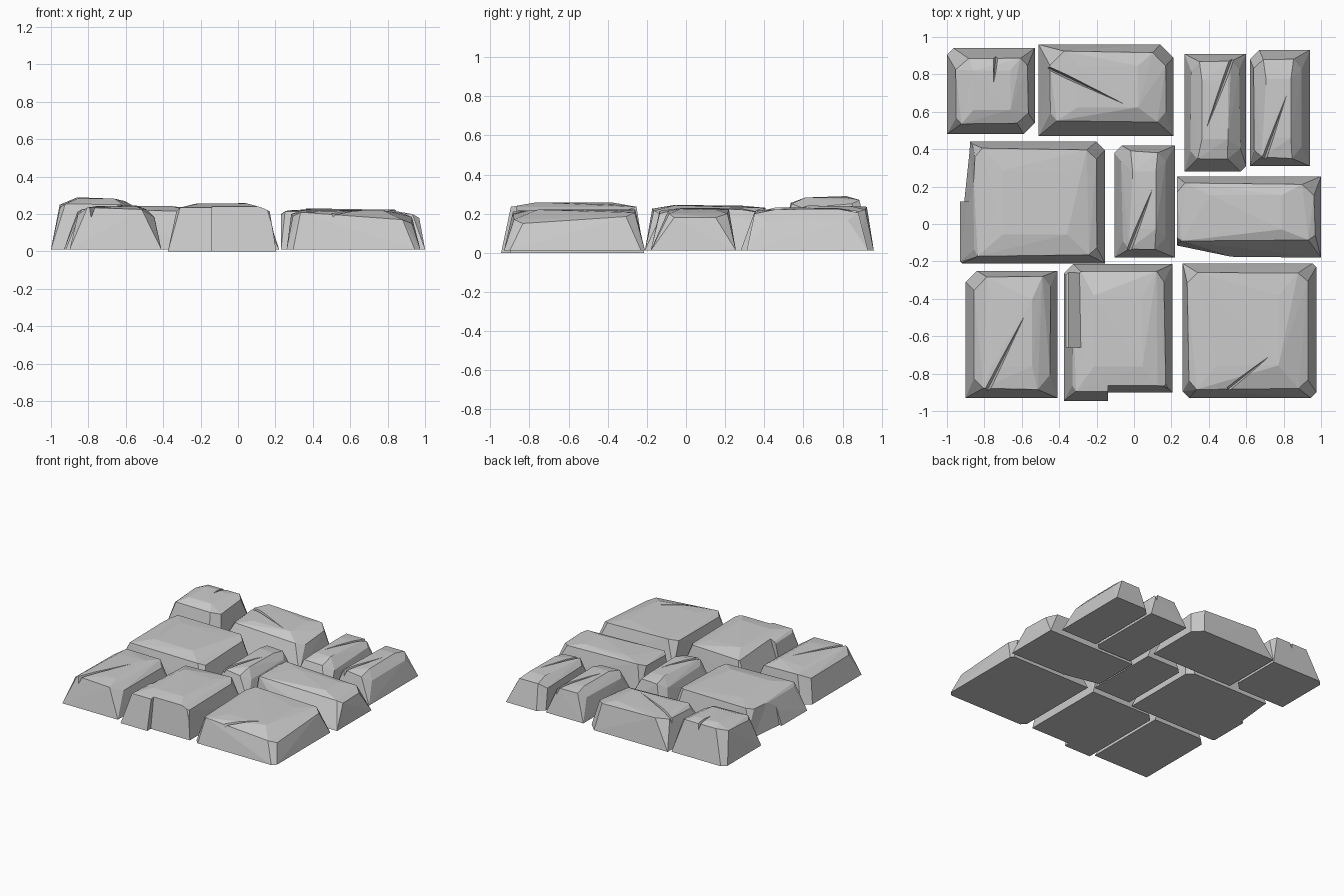
import bpy, bmesh, random
from mathutils import Vector

if "Cube" in bpy.data.objects:
    bpy.data.objects.remove(bpy.data.objects["Cube"])

random.seed(4)


def hull(name, pts):
    """Faceted solid wrapped around a handful of points."""
    bm = bmesh.new()
    for p in pts:
        bm.verts.new(p)
    res = bmesh.ops.convex_hull(bm, input=bm.verts)
    loose = [g for g in set(res["geom_interior"] + res["geom_unused"])
             if isinstance(g, bmesh.types.BMVert)]
    bmesh.ops.delete(bm, geom=loose, context='VERTS')
    bmesh.ops.dissolve_limit(bm, angle_limit=0.02, verts=bm.verts, edges=bm.edges)
    bmesh.ops.recalc_face_normals(bm, faces=bm.faces)
    me = bpy.data.meshes.new(name)
    bm.to_mesh(me)
    bm.free()
    ob = bpy.data.objects.new(name, me)
    bpy.context.collection.objects.link(ob)
    return ob


def corners(rect, cuts):
    """Rectangle corners (SW, SE, NE, NW), each cut: yields x, y, corner index, on_side."""
    x0, y0, x1, y1 = rect
    for i, (x, y, sx, sy) in enumerate([(x0, y0, 1, 1), (x1, y0, -1, 1),
                                        (x1, y1, -1, -1), (x0, y1, 1, -1)]):
        c = cuts[i]
        yield x + sx * c, y, i, False
        if c:
            yield x, y + sy * c, i, True


def subtract(ob, cutter):
    mod = ob.modifiers.new("cut", 'BOOLEAN')
    mod.operation = 'DIFFERENCE'
    mod.solver = 'EXACT'
    mod.object = cutter
    bpy.context.view_layer.objects.active = ob
    bpy.ops.object.modifier_apply(modifier=mod.name)
    bpy.data.objects.remove(cutter)


def stone(name, base, base_cuts, top, top_cuts, rim, h, drop=0.02, extra=(),
          crack=None, bottom=0.012):
    pts = [(x, y, bottom) for x, y, i, s in corners(base, base_cuts)]
    pts += [(x, y, bottom) for x, y in extra]
    # upper rim, lower on the long sides
    for x, y, i, side in corners(top, top_cuts):
        pts.append((x + random.uniform(-.006, .006), y + random.uniform(-.006, .006),
                    rim[i] - (drop if side else 0)))
    # slightly raised worn cap
    x0, y0, x1, y1 = top
    dx, dy = (x1 - x0) * .24, (y1 - y0) * .2
    for x, y in ((x0 + dx, y0 + dy), (x1 - dx, y0 + dy), (x1 - dx, y1 - dy), (x0 + dx, y1 - dy)):
        pts.append((x, y, h - random.uniform(0, .012)))
    ob = hull(name, pts)
    # tapering crack: wide start, pointed end
    if crack:
        a, b = Vector((*crack[:2], 0)), Vector((*crack[2:], 0))
        d = (b - a).normalized()
        n = Vector((-d.y, d.x, 0))
        a -= d * .02
        up, low = Vector((0, 0, h + .03)), Vector((0, 0, h - .07))
        subtract(ob, hull("crack_cutter", [a + n * .025 + up, a - n * .025 + up, a + low,
                                           b + n * .004 + up, b - n * .004 + up,
                                           b + Vector((0, 0, h - .008))]))
    return ob


# back row
stone("stone_back_left", (-1, .48, -.53, .94), (0, .06, 0, .035),
      (-.95, .54, -.57, .89), (.03, .05, .04, .07), (.255, .25, .27, .27), .292,
      crack=(-.74, .88, -.75, .76))
stone("stone_back_middle", (-.51, .47, .21, .96), (0, 0, .07, 0),
      (-.45, .55, .17, .92), (.04, .05, .07, .07), (.22, .2, .22, .235), .248,
      crack=(-.45, .83, -.05, .64))
stone("stone_back_right_inner", (.27, .28, .60, .91), (0, .03, 0, 0),
      (.30, .35, .565, .87), (.04, .06, .04, .05), (.205, .2, .215, .215), .233, .04,
      crack=(.52, .87, .39, .52))
stone("stone_back_right_outer", (.62, .31, .94, .93), (0, 0, 0, .05),
      (.645, .355, .90, .88), (.04, .06, .05, .05), (.215, .2, .205, .205), .233, .04,
      crack=(.70, .36, .82, .70))

# middle row
mid = stone("stone_middle_left", (-.93, -.21, -.155, .44), (.01, 0, .045, .04),
            (-.86, -.17, -.2, .40), (.03, .04, .05, .05), (.225, .215, .23, .23), .245)
stone("stone_centre", (-.105, -.18, .22, .42), (0, 0, 0, .04),
      (-.065, -.13, .175, .385), (.04, .06, .05, .05), (.215, .2, .205, .205), .233, .04,
      crack=(-.02, -.12, .10, .19))
stone("stone_middle_right", (.23, -.115, 1, .255), (0, 0, 0, 0),
      (.235, -.09, .965, .215), (.02, .03, .06, .04), (.215, .2, .2, .22), .232,
      extra=((.52, -.175), (1, -.18)))

# front row
stone("stone_front_left", (-.9, -.93, -.41, -.25), (0, 0, 0, .06),
      (-.86, -.88, -.445, -.285), (.05, .07, .05, .07), (.235, .225, .225, .23), .25, .04,
      crack=(-.78, -.88, -.59, -.5))
front = stone("stone_front_middle", (-.375, -.945, .205, -.215), (0, .02, 0, .05),
              (-.335, -.89, .165, -.255), (.02, .04, .05, .05), (.235, .235, .235, .22), .258,
              bottom=0)
stone("stone_front_right", (.26, -.93, .975, -.21), (.035, .03, .02, 0),
      (.29, -.88, .925, -.26), (.04, .05, .05, .05), (.21, .17, .205, .22), .226,
      extra=((.975, -.6),), crack=(.52, -.87, .72, -.71))

# chipped edges: upper left of the front middle stone and side of the middle left stone
subtract(front, hull("chip_cutter", [
    (x, y, z) for y in (-.66, -.1) for x, z in ((-.5, .05), (-.35, .05), (-.262, .3), (-.5, .3))]))
subtract(front, hull("chip_cutter", [
    (x, y, z) for x in (-.14, .3) for y, z in ((-1, -.1), (-.915, -.1), (-.855, .3), (-1, .3))]))
subtract(mid, hull("chip_cutter", [
    (-1, .13, z) for z in (-.1, .3)] + [(-.93, .12, -.1), (-.85, .12, .3)] +
    [(x, .5, z) for x, z in ((-1, -.1), (-.89, -.1), (-.83, .3), (-1, .3))]))
